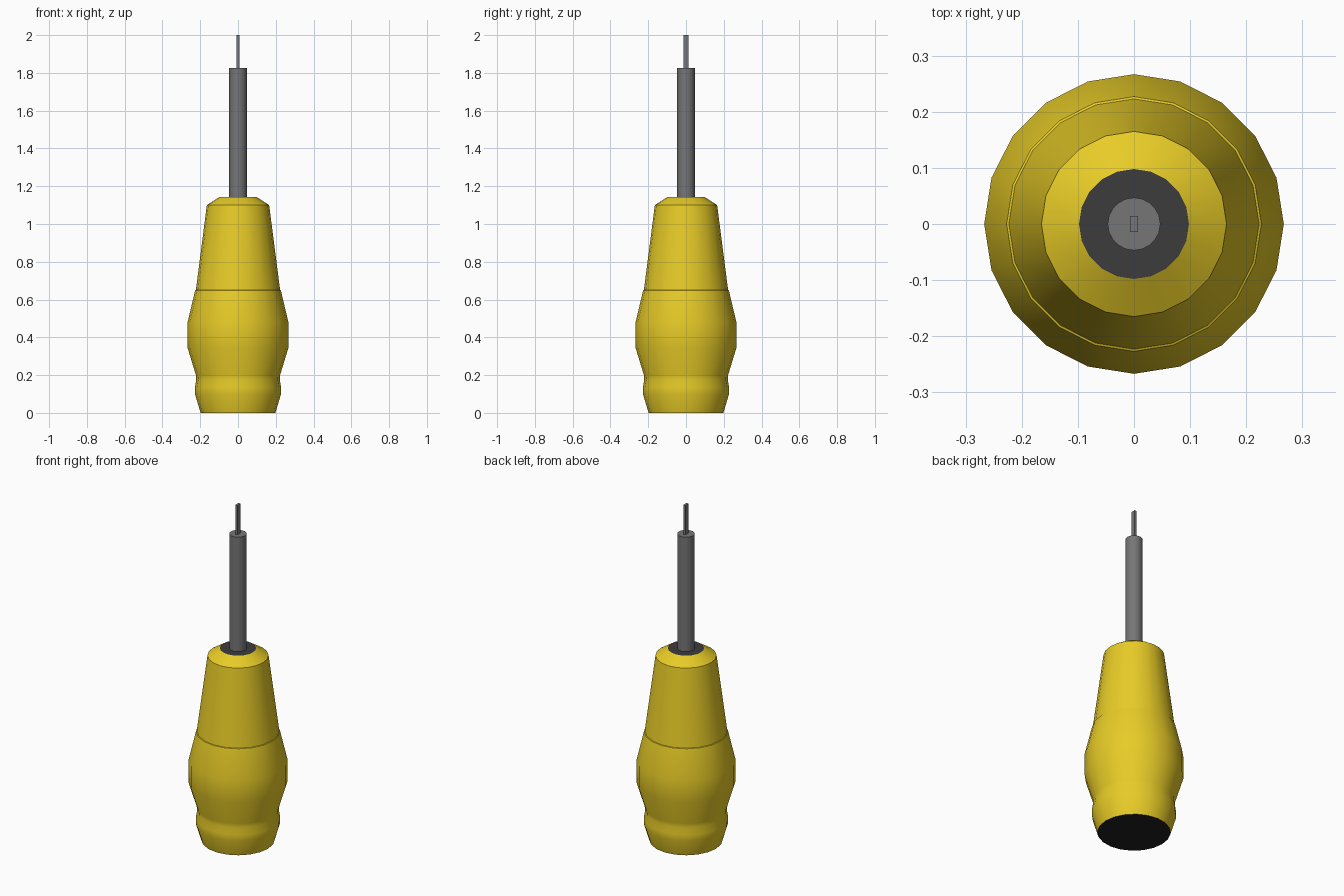
import bpy, bmesh, math

if "Cube" in bpy.data.objects:
    bpy.data.objects.remove(bpy.data.objects["Cube"])

SIDES = 20


def material(name, rgb):
    m = bpy.data.materials.new(name)
    m.diffuse_color = (*rgb, 1)
    m.use_nodes = True
    m.node_tree.nodes["Principled BSDF"].inputs["Base Color"].default_value = m.diffuse_color
    return m


def finish(bm, name, mats, smooth=True):
    bmesh.ops.recalc_face_normals(bm, faces=bm.faces)
    mesh = bpy.data.meshes.new(name)
    bm.to_mesh(mesh)
    bm.free()
    obj = bpy.data.objects.new(name, mesh)
    bpy.context.collection.objects.link(obj)
    for m in mats:
        mesh.materials.append(m)
    if smooth:
        bpy.ops.object.select_all(action='DESELECT')
        obj.select_set(True)
        bpy.context.view_layer.objects.active = obj
        bpy.ops.object.shade_smooth_by_angle(angle=math.radians(30))
    return obj


def lathe(name, profile, mats, bottom=0, top=0):
    """Closed turned solid; bottom and top are material slots of the end caps."""
    bm = bmesh.new()
    rings = [[bm.verts.new((r * math.cos(a), r * math.sin(a), z))
              for a in (2 * math.pi * i / SIDES for i in range(SIDES))]
             for r, z in profile]
    for lo, hi in zip(rings, rings[1:]):
        for i in range(SIDES):
            j = (i + 1) % SIDES
            bm.faces.new((lo[i], lo[j], hi[j], hi[i]))
    bm.faces.new(rings[0][::-1]).material_index = bottom
    bm.faces.new(rings[-1]).material_index = top
    return finish(bm, name, mats)


yellow = material("yellow_plastic", (0.80, 0.60, 0.02))
black = material("black_end", (0.015, 0.015, 0.015))
dark = material("dark_collar", (0.045, 0.045, 0.045))
steel = material("steel", (0.18, 0.18, 0.18))

# Handle with waisted grip, step at mid height and dark end discs
handle = [(0.198, 0), (0.228, 0.1), (0.228, 0.135), (0.221, 0.175),
          (0.223, 0.2), (0.267, 0.345), (0.267, 0.48), (0.227, 0.648),
          (0.223, 0.65), (0.165, 1.1), (0.098, 1.143)]
lathe("handle", handle, [yellow, black, dark], bottom=1, top=2)

# Round shaft
lathe("shaft", [(0.047, 1.1), (0.047, 1.825)], [steel])

# Flat blade tip
bm = bmesh.new()
bmesh.ops.create_cube(bm, size=1)
for v in bm.verts:
    v.co = (v.co.x * 0.014, v.co.y * 0.029, 1.9 + v.co.z * 0.2)
finish(bm, "blade_tip", [steel], smooth=False)
